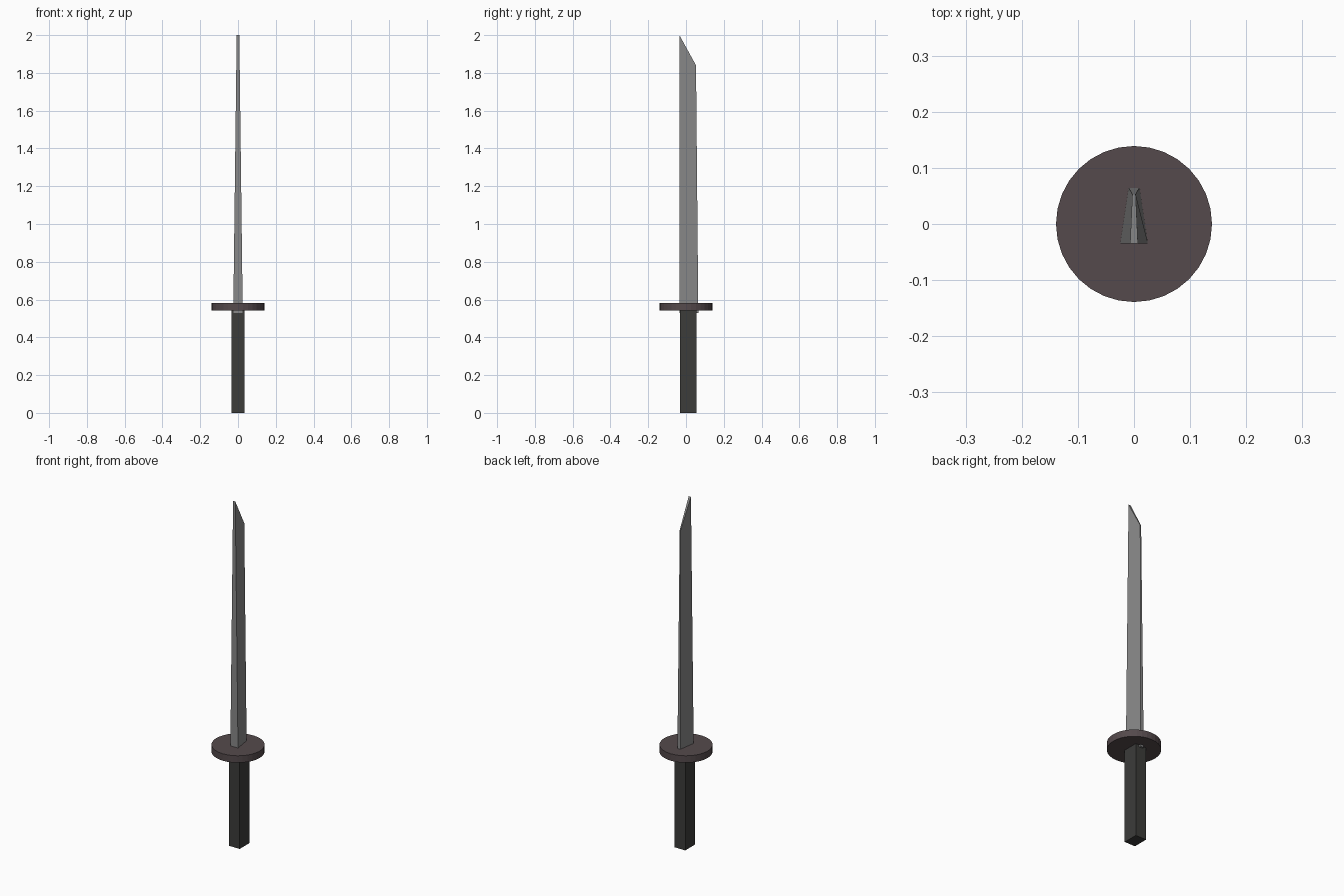
import bpy, bmesh

if "Cube" in bpy.data.objects:
    bpy.data.objects.remove(bpy.data.objects["Cube"])


def material(name, rgb):
    mat = bpy.data.materials.new(name)
    mat.diffuse_color = (*rgb, 1)
    mat.use_nodes = True
    mat.node_tree.nodes["Principled BSDF"].inputs["Base Color"].default_value = mat.diffuse_color
    return mat


def prism(name, bottom, top, mat=None):
    """Solid between two outlines with the same number of points."""
    bm = bmesh.new()
    lo = [bm.verts.new(p) for p in bottom]
    hi = [bm.verts.new(p) for p in top]
    bm.faces.new(lo[::-1])
    bm.faces.new(hi)
    for i in range(len(lo)):
        j = (i + 1) % len(lo)
        bm.faces.new((lo[i], lo[j], hi[j], hi[i]))
    bmesh.ops.recalc_face_normals(bm, faces=bm.faces)
    mesh = bpy.data.meshes.new(name)
    bm.to_mesh(mesh)
    bm.free()
    obj = bpy.data.objects.new(name, mesh)
    bpy.context.collection.objects.link(obj)
    if mat:
        mesh.materials.append(mat)
    return obj


def section(y0, w0, z0, y1, w1, z1):
    """Symmetric trapezoid: half width w0 at y0, w1 at y1."""
    return [(-w0, y0, z0), (w0, y0, z0), (w1, y1, z1), (-w1, y1, z1)]


steel = material("steel", (0.25, 0.25, 0.25))
dark_wrap = material("dark_wrap", (0.045, 0.045, 0.042))
guard_metal = material("guard_metal", (0.09, 0.068, 0.072))

# Square handle
prism("handle", section(-0.033, 0.034, 0, 0.055, 0.034, 0),
      section(-0.033, 0.034, 0.55, 0.055, 0.034, 0.55), dark_wrap)

# Tapered blade with slanted tip, its root passing through the guard
prism("blade", section(-0.035, 0.025, 0.53, 0.065, 0.01, 0.53),
      section(-0.035, 0.007, 2.0, 0.053, 0.003, 1.84), steel)

# Round guard
bpy.ops.mesh.primitive_cylinder_add(vertices=32, radius=0.139, depth=0.04,
                                    location=(0, 0, 0.561))
guard = bpy.context.object
guard.name = "guard"
guard.data.materials.append(guard_metal)
